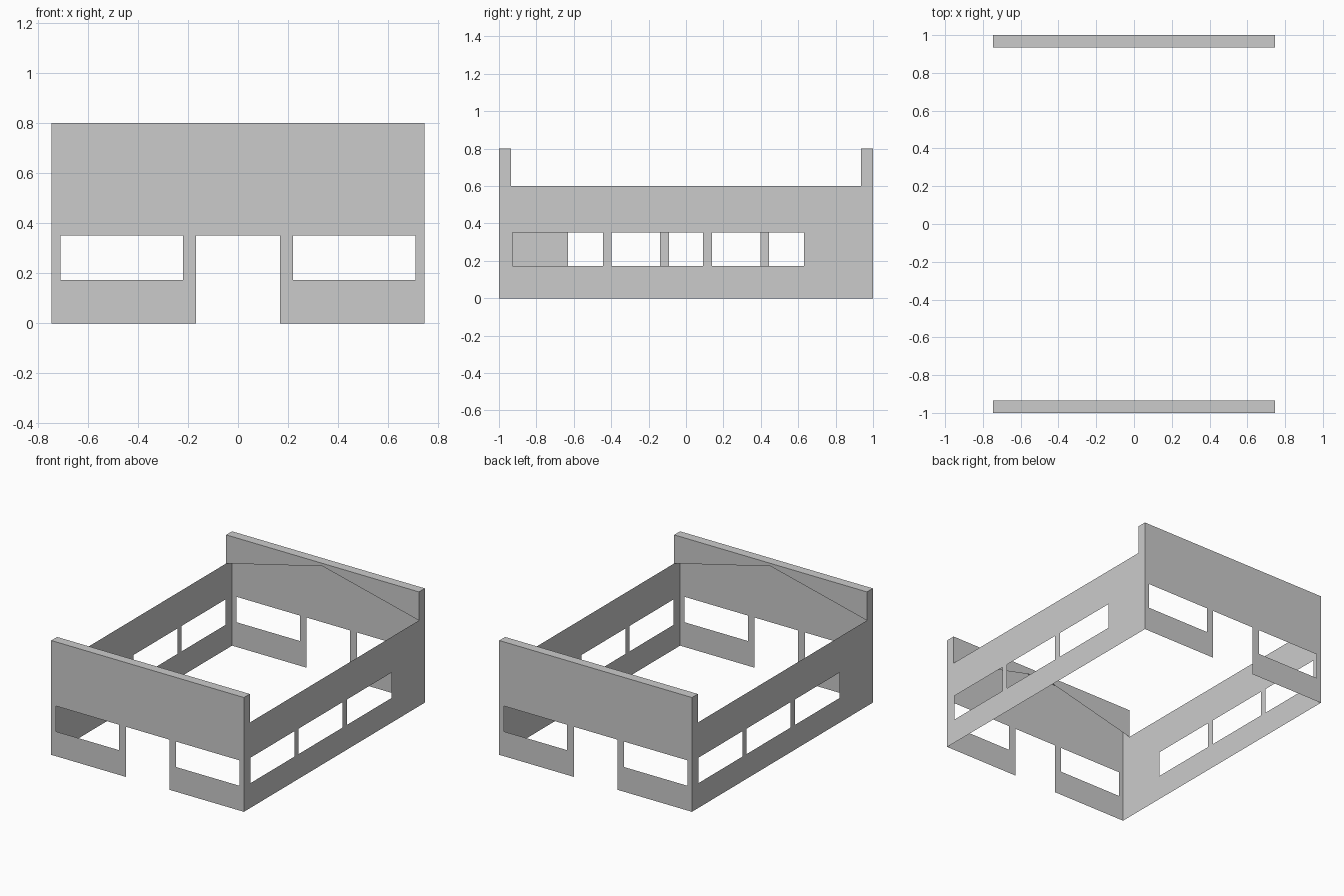
import bpy

if "Cube" in bpy.data.objects:
    bpy.data.objects.remove(bpy.data.objects["Cube"])

W, L, T = 0.746, 1.0, 0.065     # half width, half length, parapet depth
EAVE, PEAK, TOP = 0.6, 0.78, 0.8


def make_mesh(name, polygons):
    verts, faces = [], []
    for poly in polygons:
        faces.append(range(len(verts), len(verts) + len(poly)))
        verts.extend(poly)
    mesh = bpy.data.meshes.new(name)
    mesh.from_pydata(verts, [], [list(f) for f in faces])
    obj = bpy.data.objects.new(name, mesh)
    bpy.context.collection.objects.link(obj)
    return obj


def wall(name, half, height, openings, place):
    """Thin sheet wall split into vertical strips around (u0, u1, z0, z1) openings."""
    polys, u = [], -half

    def panel(u0, u1, z0, z1):
        if u1 > u0 and z1 > z0:
            polys.append([place(u0, z0), place(u1, z0), place(u1, z1), place(u0, z1)])

    for u0, u1, z0, z1 in openings:
        panel(u, u0, 0, height)
        panel(u0, u1, 0, z0)
        panel(u0, u1, z1, height)
        u = u1
    panel(u, half, 0, height)
    return make_mesh(name, polys)


# Openings: two windows and a doorway on the ends, three windows on the sides
SILL, HEAD = 0.173, 0.351
end_openings = [(-0.71, -0.22, SILL, HEAD), (-0.168, 0.168, 0, HEAD),
                (0.22, 0.71, SILL, HEAD)]
side_openings = [(a, b, SILL, HEAD) for a, b in
                 ((-0.927, -0.443), (-0.397, 0.092), (0.14, 0.63))]

# s = 1 is the front / right half, s = -1 the same turned half way round
for s, end, side in ((1, "front", "right"), (-1, "back", "left")):
    wall(end + "_wall", W, TOP, end_openings, lambda u, z: (s * u, -s * L, z))
    wall(side + "_wall", L, EAVE, side_openings, lambda u, z: (s * W, s * u, z))

    # Parapet: top cap, end returns, and inner face cut to the gable line
    def p(x, d, z):
        return (s * x, -s * (L - d), z)

    make_mesh(end + "_parapet", [
        [p(-W, 0, TOP), p(W, 0, TOP), p(W, T, TOP), p(-W, T, TOP)],
        [p(W, 0, EAVE), p(W, T, EAVE), p(W, T, TOP), p(W, 0, TOP)],
        [p(-W, T, EAVE), p(-W, 0, EAVE), p(-W, 0, TOP), p(-W, T, TOP)],
        [p(W, T, EAVE), p(0, T, PEAK), p(0, T, TOP), p(W, T, TOP)],
        [p(0, T, PEAK), p(-W, T, EAVE), p(-W, T, TOP), p(0, T, TOP)],
    ])
